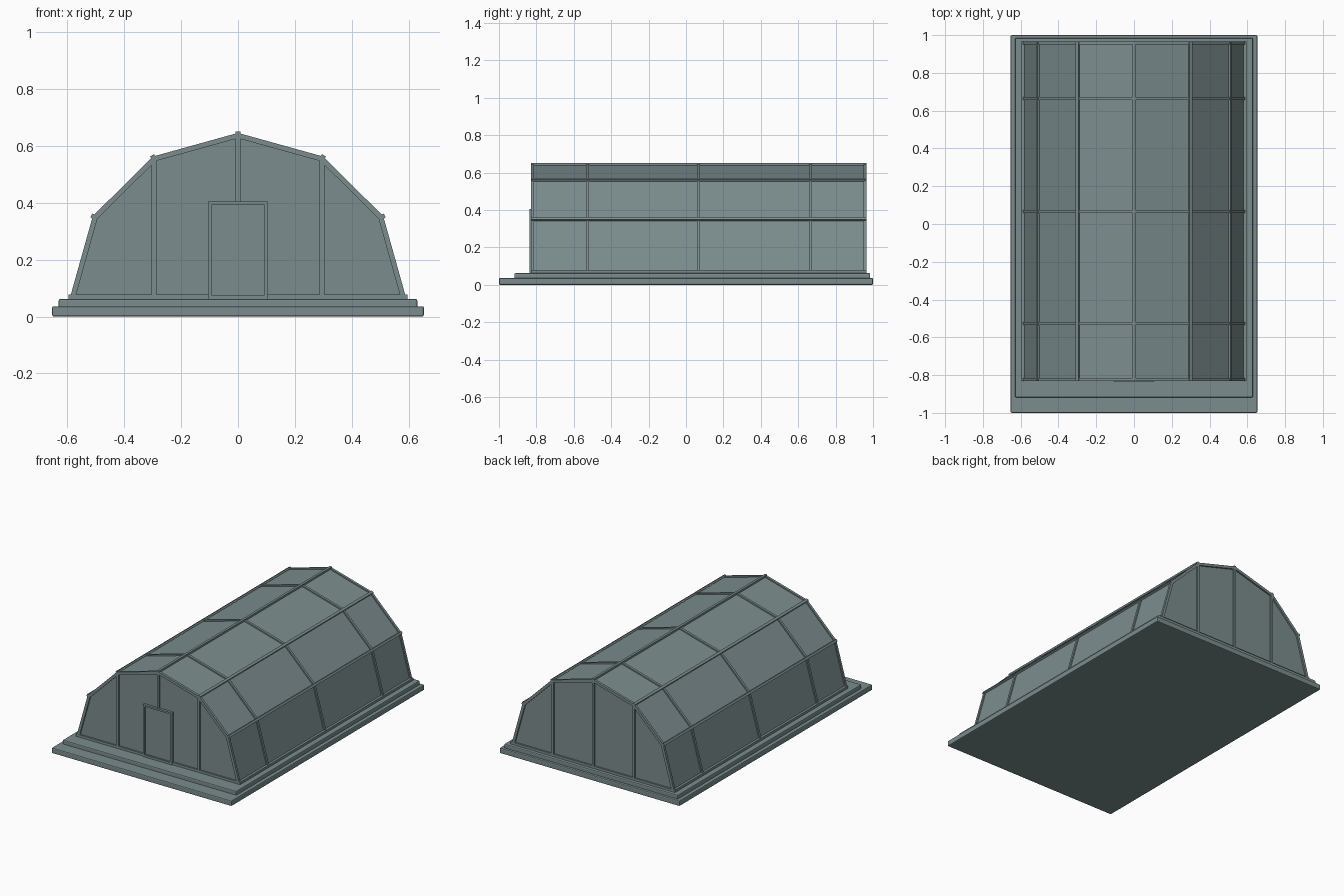
import bpy, bmesh
from math import atan2
from mathutils import Vector

cube = bpy.data.objects.get("Cube")
if cube:
    bpy.data.objects.remove(cube, do_unlink=True)

mat = bpy.data.materials.new("grey_green")
mat.use_nodes = True
COLOUR = (0.20, 0.265, 0.27, 1)
mat.diffuse_color = COLOUR
mat.node_tree.nodes["Principled BSDF"].inputs["Base Color"].default_value = COLOUR

FRONT, BACK, FLOOR = -0.83, 0.965, 0.06
HALF = [(0.592, FLOOR), (0.51, 0.353), (0.299, 0.562), (0, 0.645)]
ARCH = HALF + [(-x, z) for x, z in reversed(HALF[:-1])]


def finish(name, bm):
    bmesh.ops.recalc_face_normals(bm, faces=bm.faces)
    mesh = bpy.data.meshes.new(name)
    bm.to_mesh(mesh)
    bm.free()
    mesh.materials.append(mat)
    obj = bpy.data.objects.new(name, mesh)
    bpy.context.collection.objects.link(obj)
    return obj


def box(name, x, y, z, tilt=0, bevel=0):
    """Box from (min, max) pairs, optionally tilted about y."""
    bm = bmesh.new()
    bmesh.ops.create_cube(bm, size=1)
    for v in bm.verts:
        v.co = Vector([(b - a) * c for (a, b), c in zip((x, y, z), v.co)])
    obj = finish(name, bm)
    obj.location = [sum(p) / 2 for p in (x, y, z)]
    obj.rotation_euler.y = tilt
    if bevel:
        mod = obj.modifiers.new("Bevel", "BEVEL")
        mod.width = bevel
        mod.segments = 2
    return obj


def inset(d):
    """Arch moved inward by d along its mitred corners, feet kept on the floor."""
    pts = [Vector(p) for p in ARCH]
    norms = []
    for a, b in zip(pts, pts[1:]):
        e = (b - a).normalized()
        norms.append(Vector((-e.y, e.x)))
    out = []
    for i, p in enumerate(pts):
        if i in (0, len(pts) - 1):
            n = norms[0 if i == 0 else -1]
            out.append((p.x + d / n.x, p.y))
        else:
            m = norms[i - 1] + norms[i]
            out.append(tuple(p + m * (2 * d / m.length_squared)))
    return out


def extrude(name, outline, y0, y1):
    bm = bmesh.new()
    face = bm.faces.new([bm.verts.new((x, y0, z)) for x, z in outline])
    res = bmesh.ops.extrude_face_region(bm, geom=[face])
    verts = [v for v in res["geom"] if isinstance(v, bmesh.types.BMVert)]
    bmesh.ops.translate(bm, verts=verts, vec=(0, y1 - y0, 0))
    return finish(name, bm)


# Stepped foundation
box("foundation_slab", (-0.653, 0.653), (-1, 1), (0, 0.036), bevel=0.006)
box("foundation_step", (-0.63, 0.63), (-0.918, 0.985), (0.03, 0.062), bevel=0.006)

# Panel shell, slightly recessed behind the framing
extrude("panel_shell", inset(0.008), FRONT + 0.01, BACK - 0.01)

# Arched ribs
for i, y in enumerate((FRONT + 0.008, -0.527, 0.067, 0.665, BACK - 0.008)):
    extrude(f"arch_rib_{i + 1}", ARCH + inset(0.018)[::-1], y - 0.008, y + 0.008)

# Lengthwise bars on the arch corners
for i, (x, z) in enumerate(ARCH[1:-1]):
    a, b = ARCH[i], ARCH[i + 2]
    tilt = -atan2(b[1] - a[1], b[0] - a[0])
    box(f"roof_bar_{i + 1}", (x - 0.008, x + 0.008), (FRONT, BACK),
        (z - 0.007, z + 0.005), tilt)

# Sills along the long sides
for side, s in (("left", 1), ("right", -1)):
    box(f"{side}_sill", (s * 0.588 - 0.008, s * 0.588 + 0.008),
        (FRONT, BACK), (FLOOR, 0.078))

# End wall framing
for end, y in (("front", (FRONT, FRONT + 0.014)), ("back", (BACK - 0.014, BACK))):
    box(f"{end}_sill", (-0.58, 0.58), y, (FLOOR, 0.078))
    for name, x, top in (("left", 0.295, 0.555), ("middle", 0, 0.635), ("right", -0.295, 0.555)):
        bottom = 0.4 if (end, name) == ("front", "middle") else FLOOR
        box(f"{end}_{name}_mullion", (x - 0.008, x + 0.008), y, (bottom, top))

# Door and its frame
DOOR_Y = (FRONT - 0.006, FRONT + 0.014)
for side, s in (("left", 1), ("right", -1)):
    box(f"door_{side}_jamb", (s * 0.099 - 0.006, s * 0.099 + 0.006), DOOR_Y, (FLOOR, 0.404))
box("door_head", (-0.105, 0.105), DOOR_Y, (0.392, 0.404))
box("door_bottom_rail", (-0.093, 0.093), DOOR_Y, (FLOOR, 0.076))
box("door_panel", (-0.093, 0.093), (FRONT + 0.004, FRONT + 0.014), (0.076, 0.392))
